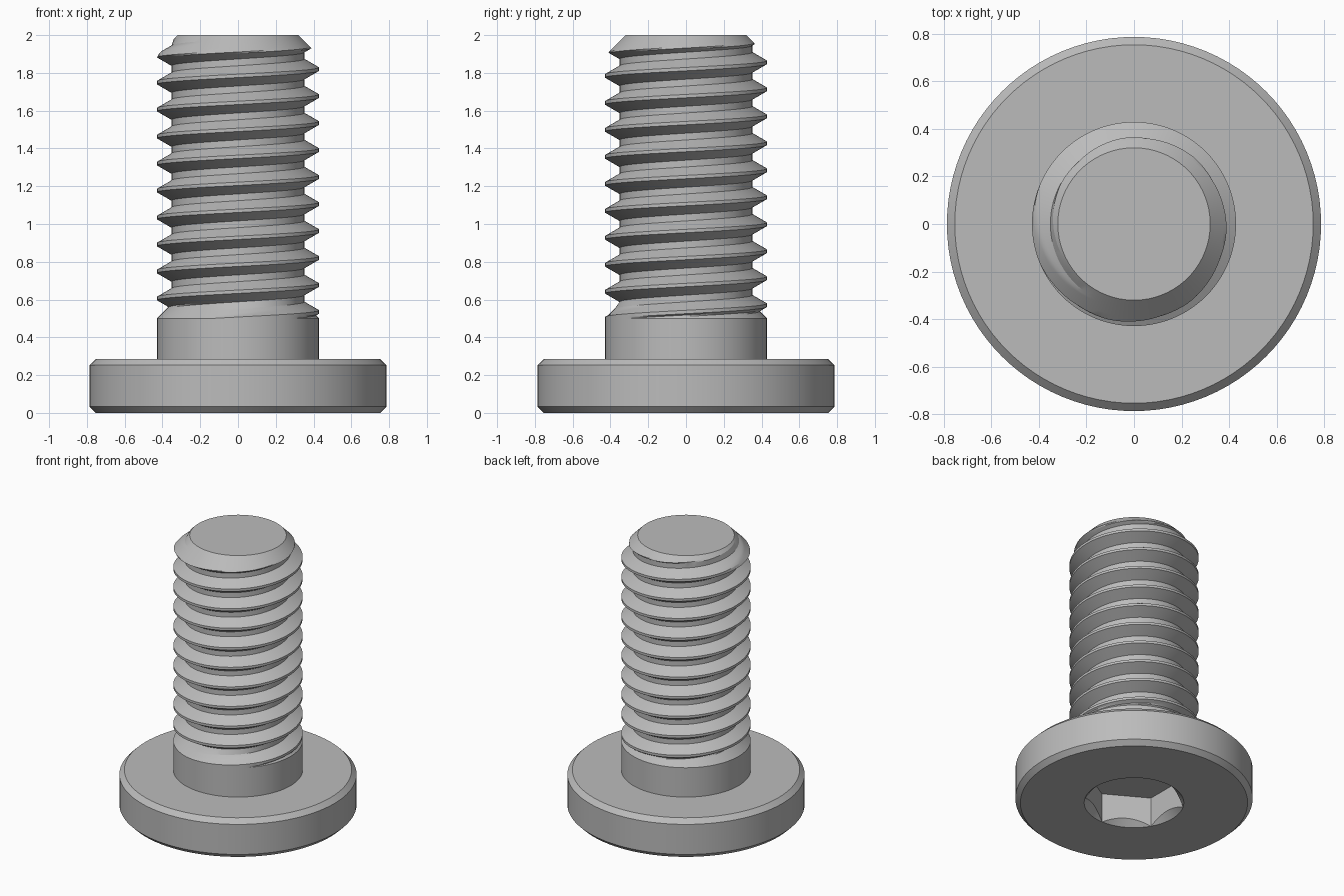
import bpy, bmesh, math

if "Cube" in bpy.data.objects:
    bpy.data.objects.remove(bpy.data.objects["Cube"])

U = 1 / 7              # one thread pitch
N = 96                 # sides around the axis
R = 3 * U              # shank and thread crest radius
Z0, Z1 = 0.5, 2.0      # threaded length

steel = bpy.data.materials.new("plain_grey_steel")
steel.diffuse_color = (0.5, 0.5, 0.5, 1)
steel.use_nodes = True
steel.node_tree.nodes["Principled BSDF"].inputs["Base Color"].default_value = steel.diffuse_color


def lathe(name, rows):
    """Each row is a function of the angle giving (radius, height)."""
    bm = bmesh.new()
    grid = []
    for row in rows:
        ring = []
        for i in range(N + 1):
            a = 2 * math.pi * i / N
            r, z = row(a)
            ring.append(bm.verts.new((r * math.cos(a), r * math.sin(a), z)))
        grid.append(ring)
    for low, high in zip(grid, grid[1:]):
        for i in range(N):
            bm.faces.new((low[i], low[i + 1], high[i + 1], high[i]))
    bmesh.ops.remove_doubles(bm, verts=bm.verts[:], dist=1e-5)
    bmesh.ops.recalc_face_normals(bm, faces=bm.faces[:])
    mesh = bpy.data.meshes.new(name)
    bm.to_mesh(mesh)
    bm.free()
    mesh.materials.append(steel)
    obj = bpy.data.objects.new(name, mesh)
    bpy.context.collection.objects.link(obj)
    bpy.ops.object.select_all(action='DESELECT')
    obj.select_set(True)
    bpy.context.view_layer.objects.active = obj
    bpy.ops.object.shade_smooth_by_angle(angle=math.radians(14))
    return obj


def ring(r, z):
    return lambda a: (r, z)


# Head with hex socket underneath, and the plain shank
FLAT = 2 * U                               # socket centre to flat
RIM = FLAT / math.cos(math.pi / 6)         # socket centre to corner


def hexagon(a):
    return FLAT / math.cos((a + math.pi / 6) % (math.pi / 3) - math.pi / 6)


HEAD, TOP, C = 5.5 * U, 2 * U, 0.033
lathe("head_and_shank", [
    ring(0, 1.5 * U),
    lambda a: (hexagon(a), 1.5 * U),             # socket floor
    lambda a: (hexagon(a), RIM - hexagon(a)),    # socket walls
    ring(RIM, 0),                                # conical lead-in
    ring(HEAD - C, 0), ring(HEAD, C),
    ring(HEAD, TOP - C), ring(HEAD - C, TOP),
    ring(R, TOP), ring(R, Z0)])

# Helical thread: 60 degree flanks, flat crest and root
ROOT = R - 0.6134 * U
CREST_Z = 1.82         # crest height at angle zero


def thread_radius(z, a):
    d = (z - CREST_Z - U * a / (2 * math.pi)) / U
    d = abs(d - round(d))                        # distance from crest, in pitches
    r = R - U * math.sqrt(3) * max(0, d - 1 / 16)
    r = max(r, ROOT, R - (z - Z0))               # run-out cone at the shank
    return min(r, 0.32 + Z1 - z)                 # chamfered tip


def thread_row(offset):
    def row(a):
        z = min(Z1, max(Z0, CREST_Z + U * (offset + a / (2 * math.pi))))
        return thread_radius(z, a), z
    return row


# Heights within one pitch: crest edges, flanks, root edges
upper = [1 / 16 + i * (5 / 16) / 6 for i in range(7)]
steps = upper + [1 - s for s in reversed(upper)]
rows = [thread_row(k + s) for k in range(-11, 3) for s in steps]
lathe("thread", rows + [ring(0, Z1)])
